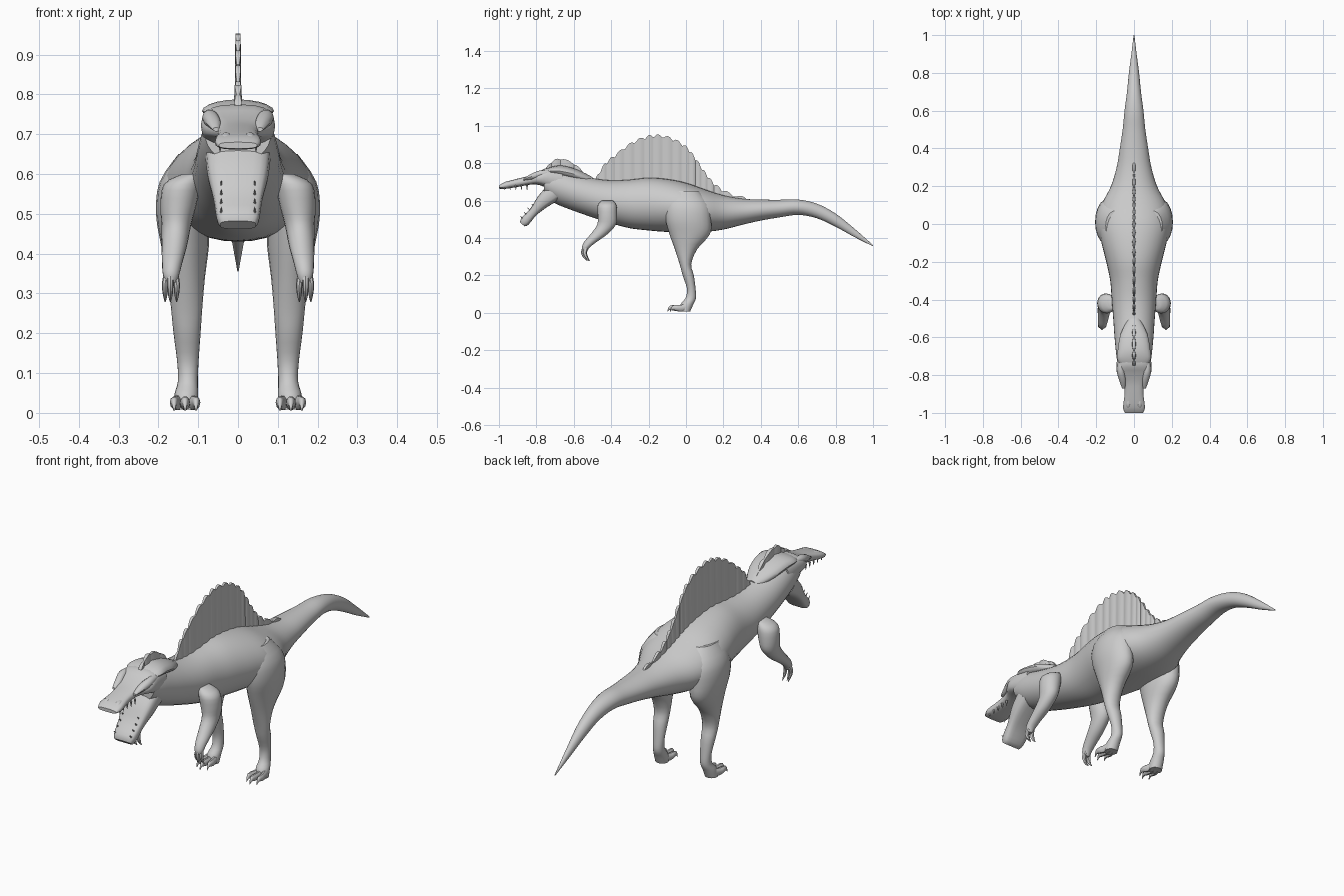
import bpy, bmesh, math


def spline(rows, steps):
    """Catmull-Rom interpolation of parameter rows."""
    out = []
    n = len(rows)
    for i in range(n - 1):
        a, b, c, d = rows[max(i - 1, 0)], rows[i], rows[i + 1], rows[min(i + 2, n - 1)]
        for s in range(steps):
            t = s / steps
            out.append([0.5 * (2 * q + (r - p) * t + (2 * p - 5 * q + 4 * r - w) * t * t
                               + (3 * q - p - 3 * r + w) * t ** 3)
                        for p, q, r, w in zip(a, b, c, d)])
    out.append(list(rows[-1]))
    return out


def finish(name, bm, mirror=False, angle=40):
    bmesh.ops.recalc_face_normals(bm, faces=bm.faces)
    me = bpy.data.meshes.new(name)
    bm.to_mesh(me)
    bm.free()
    ob = bpy.data.objects.new(name, me)
    bpy.context.collection.objects.link(ob)
    if mirror:
        ob.modifiers.new("mirror", 'MIRROR').use_mirror_merge = False
    bpy.ops.object.select_all(action='DESELECT')
    ob.select_set(True)
    bpy.context.view_layer.objects.active = ob
    bpy.ops.object.shade_smooth_by_angle(angle=math.radians(angle))
    return ob


def loft(name, rows, mirror=False, n=20, steps=3, power=1.0):
    """Rows are (x, y, z, half width x, half depth y, half height z)."""
    bm = bmesh.new()
    rings = []
    for x, y, z, w, dy, dz in spline(rows, steps):
        ring = []
        for k in range(n):
            a = 2 * math.pi * k / n
            c, s = math.cos(a), math.sin(a)
            c = math.copysign(abs(c) ** power, c)
            s = math.copysign(abs(s) ** power, s)
            ring.append(bm.verts.new((x + w * c, y + dy * s, z + dz * s)))
        rings.append(ring)
    for p, q in zip(rings, rings[1:]):
        for k in range(n):
            bm.faces.new((p[k], p[k - 1], q[k - 1], q[k]))
    bm.faces.new(rings[0])
    bm.faces.new(rings[-1])
    return finish(name, bm, mirror)


def fin(name, outline, base, thick, ribs, scallop):
    """Upright corrugated blade with a scalloped top edge."""
    bm = bmesh.new()
    pts = spline(outline, 10)
    cols = []
    for i, (y, z) in enumerate(pts):
        wave = abs(math.sin(math.pi * ribs * i / (len(pts) - 1)))
        top = z + scallop * (wave - 0.6)
        t = thick * (0.45 + 0.55 * wave)
        cols.append([bm.verts.new(p) for p in ((-t, y, base), (-t * 0.6, y, top),
                                               (t * 0.6, y, top), (t, y, base))])
    for p, q in zip(cols, cols[1:]):
        for k in range(4):
            bm.faces.new((p[k], p[k - 1], q[k - 1], q[k]))
    bm.faces.new(cols[0])
    bm.faces.new(cols[-1])
    return finish(name, bm, angle=35)


# Trunk, neck and tail: y, top, bottom, half width
body = [(-.76, .765, .63, .082), (-.70, .775, .585, .093), (-.6, .745, .545, .103),
        (-.5, .72, .51, .11), (-.4, .708, .478, .118), (-.3, .712, .452, .126),
        (-.2, .722, .44, .147), (-.1, .715, .432, .172), (0, .695, .43, .188),
        (.1, .66, .432, .172), (.2, .628, .445, .122), (.3, .61, .47, .092),
        (.4, .605, .493, .075), (.5, .604, .51, .06), (.6, .605, .523, .05),
        (.7, .583, .505, .037), (.8, .53, .46, .027), (.9, .45, .405, .014),
        (1, .362, .355, .002)]
loft("body", [(0, y, (t + b) / 2, w, 0, (t - b) / 2) for y, t, b, w in body], n=32, steps=4)

# Back sail
fin("sail", [(-.49, .70), (-.44, .785), (-.38, .84), (-.30, .90), (-.22, .937), (-.15, .946),
             (-.07, .928), (0, .885), (.05, .825), (.1, .75), (.15, .69), (.22, .642),
             (.33, .608)], .58, .011, 18, .018)

# Head: upper jaw and skull, brow, crest, lower jaw
loft("upper_jaw", [(0, -1, .672, .048, 0, .008), (0, -.97, .68, .058, 0, .018),
                   (0, -.90, .695, .05, 0, .022), (0, -.84, .708, .058, 0, .024),
                   (0, -.79, .718, .09, 0, .034), (0, -.74, .72, .092, 0, .055),
                   (0, -.66, .70, .085, 0, .07)], power=.7)
loft("brow", [(.055, -.87, .712, .008, 0, .005), (.06, -.83, .727, .018, 0, .015),
              (.07, -.78, .742, .02, 0, .02), (.07, -.72, .75, .012, 0, .01)], True, n=10)
loft("nostril_bump", [(.03, -.985, .68, .006, 0, .005), (.03, -.96, .692, .014, 0, .012),
                      (.03, -.92, .7, .006, 0, .006)], True, n=10)
loft("head_crest", [(0, -.77, .745, .05, 0, .012), (0, -.72, .758, .088, 0, .022),
                    (0, -.66, .755, .085, 0, .032), (0, -.58, .735, .07, 0, .03),
                    (0, -.5, .705, .03, 0, .02)])
fin("crest_ridge", [(-.76, .755), (-.72, .805), (-.67, .823), (-.6, .797), (-.55, .755),
                    (-.5, .715)], .69, .014, 5, .008)
loft("lower_jaw", [(0, -.71, .64, .082, -.035, .035), (0, -.765, .595, .076, -.026, .028),
                   (0, -.815, .54, .062, -.017, .017), (0, -.86, .49, .054, -.019, .018),
                   (0, -.875, .472, .045, -.012, .01)], power=.6)

# Teeth along both jaws
for i in range(5):
    y = -.97 + .03 * i
    loft("upper_tooth", [(.045, y, .682, .006, .006, 0), (.045, y, .655, .001, .001, 0)],
         True, n=6, steps=1)
for i in range(4):
    y, z = -.875 + .02 * i, .505 + .022 * i
    loft("lower_tooth", [(.042, y + .012, z - .012, .005, .004, .004),
                         (.042, y - .012, z + .012, .001, .001, .001)], True, n=6, steps=1)

# Hind legs
loft("hind_leg", [(.10, -.01, .65, .05, .08, 0), (.125, .005, .58, .072, .12, 0),
                  (.138, .012, .5, .068, .122, 0), (.133, .02, .42, .06, .108, 0),
                  (.130, .0, .34, .047, .06, 0), (.129, -.003, .26, .039, .031, 0),
                  (.128, .012, .2, .034, .03, 0), (.126, .028, .13, .027, .023, 0),
                  (.126, .026, .08, .025, .028, 0), (.13, .005, .045, .03, .034, 0),
                  (.132, -.005, .008, .03, .028, 0)], True)

# Hind toes with hooked claws
for i, (x, tip) in enumerate(((-.022, -.085), (0, -.1), (.022, -.085))):
    c = .133
    loft("hind_toe", [(c + x * .6, .01, .03, .012, 0, .022), (c + x, -.03, .024, .013, 0, .018),
                      (c + x * 1.2, tip + .035, .026, .012, 0, .016),
                      (c + x * 1.25, tip + .012, .026, .007, 0, .011),
                      (c + x * 1.25, tip, .008, .002, 0, .004)], True, n=10)

# Arms
loft("arm", [(.115, -.42, .60, .025, .03, 0), (.14, -.422, .575, .046, .05, 0),
             (.15, -.42, .52, .045, .052, 0), (.155, -.425, .47, .037, .05, 0),
             (.16, -.465, .42, .032, .045, 0), (.165, -.51, .38, .026, .034, 0),
             (.168, -.535, .35, .021, .021, 0), (.168, -.54, .328, .014, .012, 0)], True)

# Fingers with claws
for x, dy in ((-.014, .006), (.002, -.006), (.015, .004)):
    loft("finger", [(.168 + x * .6, -.535 + dy, .355, .009, .011, 0),
                    (.168 + x, -.545 + dy, .325, .008, .01, 0),
                    (.168 + x, -.538 + dy, .298, .006, .008, 0),
                    (.168 + x, -.522 + dy, .278, .001, .002, 0)], True, n=8)
